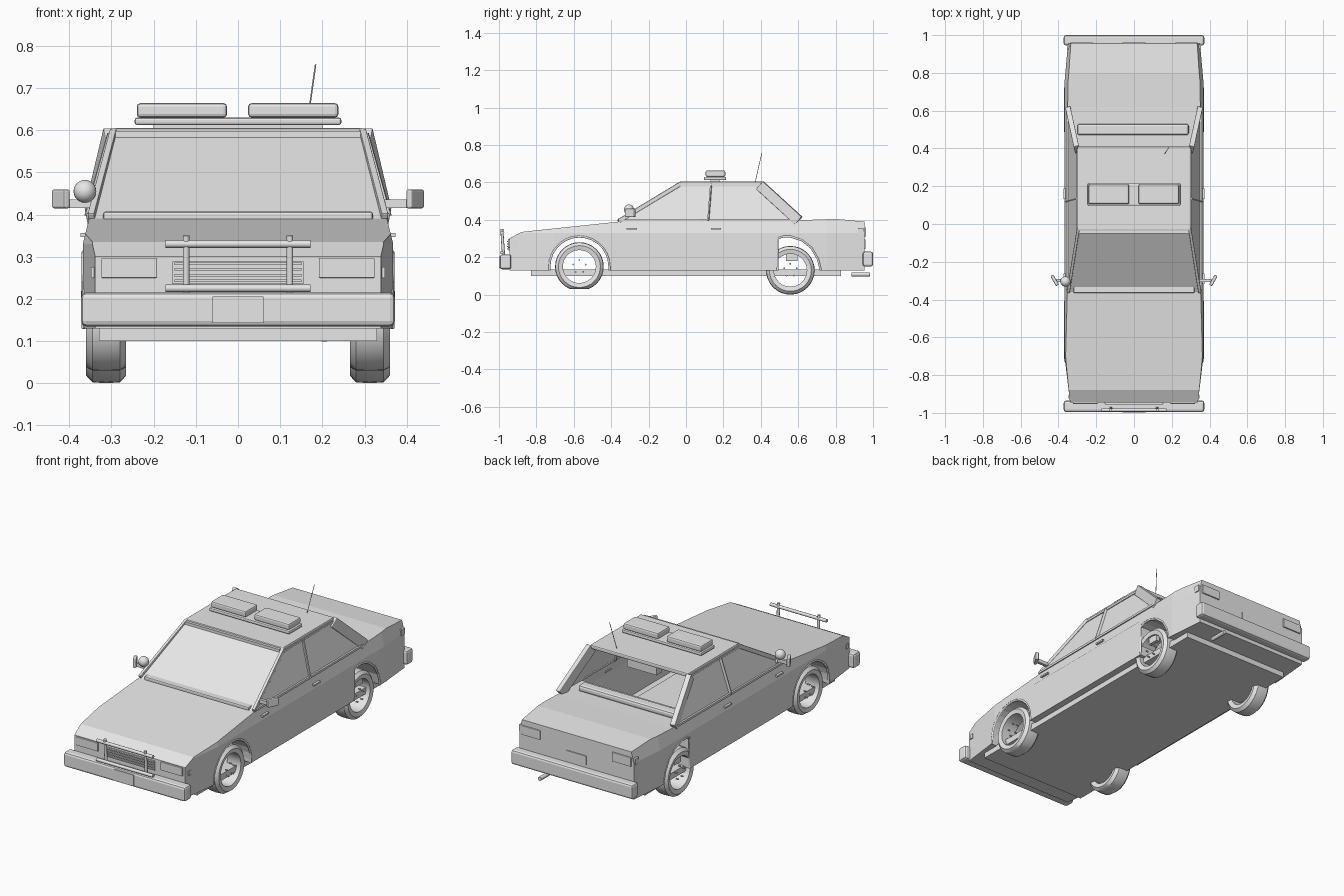
import bpy, bmesh, math
from mathutils import Vector, Matrix

old = bpy.data.objects.get("Cube")
if old:
    bpy.data.objects.remove(old, do_unlink=True)

GREY = (0.8, 0.8, 0.8, 1)
paint = bpy.data.materials.new("light_grey")
paint.use_nodes = True
paint.diffuse_color = GREY
paint.node_tree.nodes["Principled BSDF"].inputs["Base Color"].default_value = GREY
paint.use_backface_culling = True


def finish(name, bm, bevel=0, smooth=False):
    mesh = bpy.data.meshes.new(name)
    bm.to_mesh(mesh)
    bm.free()
    mesh.materials.append(paint)
    if smooth:
        mesh.polygons.foreach_set("use_smooth", [True] * len(mesh.polygons))
        mesh.set_sharp_from_angle(angle=math.radians(35))
    obj = bpy.data.objects.new(name, mesh)
    bpy.context.collection.objects.link(obj)
    if bevel:
        mod = obj.modifiers.new("bevel", "BEVEL")
        mod.width, mod.segments = bevel, 2
    return obj


def box(name, x, y, z, bevel=0):
    """Box from three (low, high) ranges."""
    bm = bmesh.new()
    bmesh.ops.create_cube(bm, size=1)
    for v in bm.verts:
        v.co = [(lo + hi) / 2 + c * (hi - lo) for c, (lo, hi) in zip(v.co, (x, y, z))]
    bmesh.ops.recalc_face_normals(bm, faces=bm.faces)
    return finish(name, bm, bevel)


def place(p, q):
    p, q = Vector(p), Vector(q)
    turn = (q - p).to_track_quat('Z', 'Y').to_matrix().to_4x4()
    return Matrix.Translation((p + q) / 2) @ turn, (q - p).length


def beam(name, p, q, w, h, bevel=0):
    matrix, length = place(p, q)
    bm = bmesh.new()
    bmesh.ops.create_cube(bm, size=1, matrix=matrix @ Matrix.Diagonal((w, h, length, 1)))
    return finish(name, bm, bevel)


def rod(name, p, q, r, sides=12):
    matrix, length = place(p, q)
    bm = bmesh.new()
    bmesh.ops.create_cone(bm, cap_ends=True, segments=sides, radius1=r, radius2=r,
                          depth=length, matrix=matrix)
    return finish(name, bm, smooth=True)


def pane(name, points):
    """Single face turned away from the cabin centre."""
    bm = bmesh.new()
    face = bm.faces.new([bm.verts.new(p) for p in points])
    face.normal_update()
    if face.normal.dot(face.calc_center_median() - Vector((0, 0.1, 0.3))) < 0:
        face.normal_flip()
    return finish(name, bm)


def half_width(y, z):
    return (0.368 - 0.12 * max(0, -0.7 - y) - 0.09 * max(0, y - 0.75)
            - 0.25 * max(0, z - 0.33))


# Lower body: side profile with wheel arches, drawn across and tapered
front_arch = [(-0.57 + 0.16 * math.cos(a), 0.15 + 0.16 * math.sin(a))
              for a in [math.pi * i / 14 for i in range(15)]]
front_arch = [(-0.41, 0.13)] + front_arch + [(-0.73, 0.13)]
rear_arch = [(0.72, 0.13), (0.705, 0.19), (0.67, 0.25), (0.62, 0.29),
             (0.56, 0.31), (0.52, 0.31), (0.49, 0.30), (0.49, 0.13)]
outline = [(-0.945, 0.13), (-0.945, 0.30), (-0.88, 0.335), (-0.36, 0.39), (0.41, 0.395),
           (0.62, 0.398), (0.80, 0.405), (0.955, 0.39), (0.955, 0.13)]
outline += rear_arch + front_arch
bm = bmesh.new()
base = bm.faces.new([bm.verts.new((-1, y, z)) for y, z in outline])
grown = bmesh.ops.extrude_face_region(bm, geom=[base], use_keep_orig=True)
bmesh.ops.translate(bm, vec=(2, 0, 0),
                    verts=[g for g in grown["geom"] if isinstance(g, bmesh.types.BMVert)])
bmesh.ops.recalc_face_normals(bm, faces=bm.faces)
for co, no in (((0, -0.7, 0), (0, 1, 0)), ((0, 0.75, 0), (0, 1, 0)), ((0, 0, 0.33), (0, 0, 1))):
    bmesh.ops.bisect_plane(bm, geom=bm.verts[:] + bm.edges[:] + bm.faces[:],
                           plane_co=co, plane_no=no)
for v in bm.verts:
    v.co.x *= half_width(v.co.y, v.co.z)
bm.normal_update()
cabin = [f for f in bm.faces if f.normal.z > 0.9 and f.calc_center_median().z > 0.38
         and -0.3 < f.calc_center_median().y < 0.4]
bmesh.ops.delete(bm, geom=cabin, context='FACES')
finish("body_shell", bm)
box("floor_pan", (-0.33, 0.33), (-0.83, 0.83), (0.10, 0.135))

# Cabin: windshield, roof and open rear
pane("windshield", [(-0.345, -0.36, 0.39), (0.345, -0.36, 0.39),
                    (0.295, -0.03, 0.595), (-0.295, -0.03, 0.595)])
box("roof", (-0.30, 0.30), (-0.035, 0.41), (0.583, 0.605), 0.006)
box("windshield_cowl", (-0.32, 0.32), (-0.365, -0.32), (0.385, 0.407), 0.006)
beam("windshield_top_trim", (-0.29, -0.04, 0.59), (0.29, -0.04, 0.59), 0.02, 0.015)
box("rear_shelf", (-0.30, 0.29), (0.47, 0.53), (0.395, 0.43), 0.012)
box("rear_roof_light", (-0.09, 0.09), (0.34, 0.385), (0.53, 0.583))

for s in (1, -1):
    # Side glass and pillars
    pane("side_glass", [(s * 0.352, -0.35, 0.393), (s * 0.352, 0.58, 0.393),
                        (s * 0.297, 0.40, 0.59), (s * 0.297, -0.03, 0.59)])
    beam("front_pillar", (s * 0.348, -0.36, 0.393), (s * 0.295, -0.025, 0.595), 0.016, 0.022, 0.003)
    beam("middle_pillar", (s * 0.353, 0.12, 0.395), (s * 0.299, 0.135, 0.59), 0.007, 0.022)
    beam("rear_pillar", (s * 0.302, 0.395, 0.585), (s * 0.347, 0.603, 0.395), 0.028, 0.055, 0.003)
    beam("window_sill", (s * 0.354, -0.35, 0.396), (s * 0.354, 0.59, 0.398), 0.01, 0.012)
    beam("roof_rail", (s * 0.301, -0.03, 0.585), (s * 0.301, 0.40, 0.585), 0.008, 0.012)

    # Doors and side fittings
    for name, y0, y1, handle in (("front_door", -0.37, 0.108, 0.0), ("rear_door", 0.116, 0.492, 0.16)):
        pane(name, [(s * 0.371, y0, 0.145), (s * 0.371, y1, 0.145),
                    (s * 0.371, y1, 0.33), (s * 0.371, y0, 0.33)])
    for y in (-0.29, 0.16):
        box("door_handle", sorted((s * 0.36, s * 0.374)), (y - 0.027, y + 0.027), (0.347, 0.356))
    box("front_side_marker", sorted((s * 0.33, s * 0.348)), (-0.925, -0.905), (0.25, 0.275))
    box("rear_side_marker", sorted((s * 0.34, s * 0.356)), (0.92, 0.95), (0.32, 0.355))
    box("wheel_bracket", sorted((s * 0.325, s * 0.345)), (0.535, 0.595), (0.18, 0.22))

    # Arch lips
    for name, path in (("front_arch_lip", front_arch), ("rear_arch_lip", rear_arch)):
        curve = bpy.data.curves.new(name, 'CURVE')
        curve.dimensions = '3D'
        curve.bevel_depth, curve.bevel_resolution = 0.006, 1
        line = curve.splines.new('POLY')
        line.points.add(len(path) - 1)
        for point, (y, z) in zip(line.points, path):
            point.co = (s * (half_width(y, z) - 0.003), y, z, 1)
        curve.materials.append(paint)
        bpy.context.collection.objects.link(bpy.data.objects.new(name, curve))

    # Hollow tyres with wheel bolts
    section = [(0.27, 0.088), (0.265, 0.112), (0.28, 0.128), (0.312, 0.13),
               (0.345, 0.128), (0.36, 0.112), (0.355, 0.088)]
    for name, y, z, ground in (("front_tyre", -0.57, 0.15, 0.03), ("rear_tyre", 0.558, 0.13, 0)):
        bm = bmesh.new()
        turns = 32
        rings = []
        for i in range(turns):
            a = math.tau * i / turns
            rings.append([bm.verts.new((s * x, y + r * math.cos(a), max(ground, z + r * math.sin(a))))
                          for x, r in section])
        for i in range(turns):
            a, b = rings[i], rings[(i + 1) % turns]
            for j in range(len(section)):
                k = (j + 1) % len(section)
                bm.faces.new((a[j], a[k], b[k], b[j]))
        bmesh.ops.recalc_face_normals(bm, faces=bm.faces)
        finish(name, bm, smooth=True)
        for i in range(5):
            a = math.tau * i / 5 + math.pi / 2
            by, bz = y + 0.035 * math.cos(a), z + 0.035 * math.sin(a)
            rod("wheel_bolt", (s * 0.345, by, bz), (s * 0.358, by, bz), 0.005, 6)

    # Lamps, mirrors and push bar uprights
    box("headlight", sorted((s * 0.192, s * 0.324)), (-0.952, -0.94), (0.25, 0.296), 0.002)
    box("tail_light", sorted((s * 0.22, s * 0.335)), (0.95, 0.962), (0.31, 0.36), 0.002)
    beam("mirror_arm", (s * 0.345, -0.30, 0.426), (s * 0.41, -0.30, 0.426), 0.016, 0.02)
    beam("mirror", (s * 0.405, -0.325, 0.437), (s * 0.435, -0.272, 0.437), 0.018, 0.045, 0.005)
    rod("push_bar_upright", (s * 0.123, -0.975, 0.205), (s * 0.123, -0.985, 0.35), 0.008)

# Front end
box("front_bumper", (-0.372, 0.372), (-0.995, -0.935), (0.135, 0.215), 0.012)
box("front_plate", (-0.06, 0.06), (-0.999, -0.99), (0.143, 0.205))
box("grille", (-0.155, 0.155), (-0.95, -0.94), (0.235, 0.288))
for i in range(4):
    z = 0.24 + i * 0.0135
    box("grille_slat", (-0.15, 0.15), (-0.957, -0.945), (z, z + 0.006))
for z in (0.225, 0.33):
    rod("push_bar_tube", (-0.172, -0.985, z), (0.172, -0.985, z), 0.009)

# Rear end
box("rear_bumper", (-0.372, 0.372), (0.945, 1.0), (0.15, 0.23), 0.012)
box("rear_plate", (-0.06, 0.06), (0.95, 0.96), (0.245, 0.295))
rod("exhaust_pipe", (0.205, 0.885, 0.108), (0.205, 0.985, 0.108), 0.011)

# Roof light bar, aerial and spotlight
box("light_bar_base", (-0.245, 0.245), (0.097, 0.215), (0.612, 0.63), 0.006)
box("light_bar_mount", (-0.2, 0.2), (0.13, 0.18), (0.60, 0.615))
for x0, x1 in ((-0.24, -0.026), (0.024, 0.238)):
    box("light_bar_lens", (x0, x1), (0.105, 0.21), (0.63, 0.664), 0.008)
rod("aerial", (0.162, 0.37, 0.60), (0.184, 0.405, 0.756), 0.0018, 6)
bm = bmesh.new()
bmesh.ops.create_uvsphere(bm, u_segments=20, v_segments=12, radius=0.027,
                          matrix=Matrix.Translation((-0.363, -0.305, 0.455)))
finish("spotlight", bm, smooth=True)
rod("spotlight_arm", (-0.345, -0.29, 0.41), (-0.36, -0.305, 0.45), 0.006)
